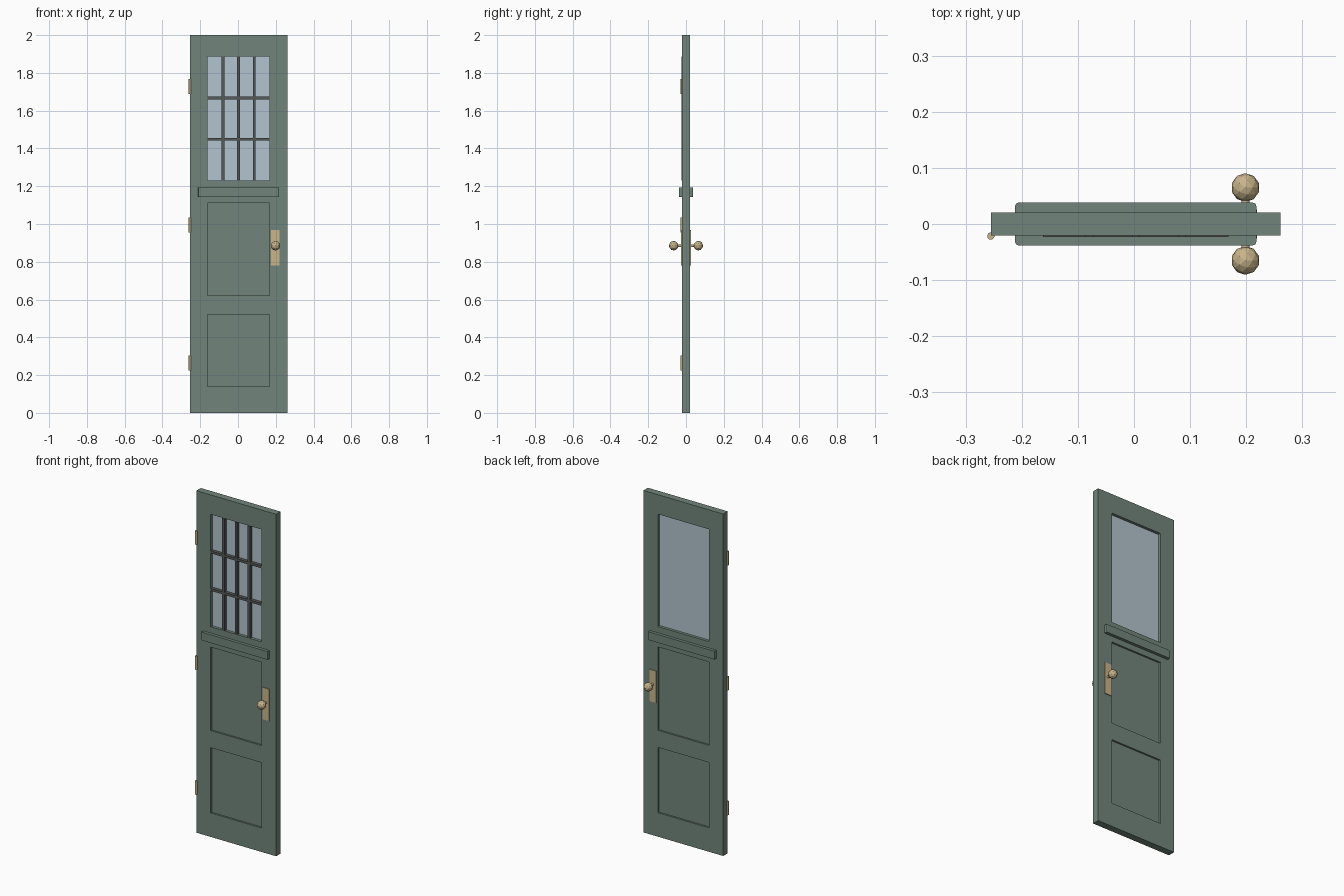
import bpy, math

if "Cube" in bpy.data.objects:
    bpy.data.objects.remove(bpy.data.objects["Cube"])

CX = 0.003          # centre line of the door leaf
HALF_T = 0.0205     # half of the leaf thickness


def material(name, rgb):
    m = bpy.data.materials.new(name)
    m.diffuse_color = (*rgb, 1)
    m.use_nodes = True
    m.node_tree.nodes["Principled BSDF"].inputs["Base Color"].default_value = m.diffuse_color
    return m


GREEN = material("sage green paint", (0.165, 0.235, 0.200))
GLASS = material("pale blue glass", (0.45, 0.56, 0.62))
BRASS = material("brass", (0.58, 0.46, 0.26))
DARK = material("dark glazing bar", (0.09, 0.10, 0.095))


def finish(name, mat):
    o = bpy.context.object
    o.name = name
    o.data.materials.append(mat)
    return o


def box(name, x, y, z, mat):
    """Box from (min, max) pairs on each axis."""
    bpy.ops.mesh.primitive_cube_add(size=1, location=[sum(p) / 2 for p in (x, y, z)])
    o = finish(name, mat)
    o.scale = [p[1] - p[0] for p in (x, y, z)]
    bpy.ops.object.transform_apply(location=False, rotation=False, scale=True)
    return o


def rod(name, r, length, loc, mat, rot=(0, 0, 0), sides=12):
    bpy.ops.mesh.primitive_cylinder_add(vertices=sides, radius=r, depth=length,
                                        location=loc, rotation=rot)
    return finish(name, mat)


def cut(target, name, x, y, z):
    c = box(name, x, y, z, GREEN)
    c.hide_render = True
    c.hide_set(True)
    m = target.modifiers.new(name, 'BOOLEAN')
    m.operation = 'DIFFERENCE'
    m.solver = 'EXACT'
    m.object = c


# door leaf with window opening and sunk panels on both faces
leaf = box("door_leaf", (CX - 0.258, CX + 0.258), (-HALF_T, HALF_T), (0, 2), GREEN)
OPEN_X = (CX - 0.165, CX + 0.165)
WIN_Z = (1.229, 1.886)
cut(leaf, "window_cutter", OPEN_X, (-0.1, 0.1), WIN_Z)
for label, z in (("middle", (0.622, 1.11)), ("lower", (0.14, 0.522))):
    cut(leaf, label + "_panel_front_cutter", OPEN_X, (-0.1, -0.010), z)
    cut(leaf, label + "_panel_back_cutter", OPEN_X, (0.010, 0.1), z)

# window pane and glazing bars
box("window_glass", OPEN_X, (-0.004, 0.004), WIN_Z, GLASS)
BAR_Y = (-0.0235, -0.004)
for i in (-1, 0, 1):
    x = CX + i * 0.0825
    box("vertical_glazing_bar", (x - 0.007, x + 0.007), BAR_Y, WIN_Z, DARK)
for i in (1, 2):
    z = WIN_Z[0] + i * (WIN_Z[1] - WIN_Z[0]) / 3
    box("horizontal_glazing_bar", OPEN_X, (-0.0232, -0.004), (z - 0.007, z + 0.007), DARK)

# ledge under the window, on both faces, with slightly rounded corners
ledge = box("window_ledge", (CX - 0.215, CX + 0.215), (-0.038, 0.038), (1.144, 1.192), GREEN)
b = ledge.modifiers.new("rounded_corners", 'BEVEL')
b.width = 0.006
b.segments = 2
b.limit_method = 'WEIGHT'
w = ledge.data.attributes.new("bevel_weight_edge", 'FLOAT', 'EDGE')
for e in ledge.data.edges:
    p, q = (ledge.data.vertices[v].co for v in e.vertices)
    w.data[e.index].value = 1.0 if abs(p.z - q.z) > 0.01 else 0.0

# handle plate, stem and knob on each face
KX, KZ = 0.1985, 0.885
for side, s in (("front", -1), ("back", 1)):
    box(side + "_handle_plate", (0.176, 0.219), sorted((s * 0.018, s * 0.0255)),
        (0.781, 0.967), BRASS)
    rod(side + "_knob_stem", 0.007, 0.03, (KX, s * 0.035, KZ), BRASS, (math.pi / 2, 0, 0))
    bpy.ops.mesh.primitive_ico_sphere_add(subdivisions=2, radius=0.0255,
                                          location=(KX, s * 0.065, KZ))
    finish(side + "_knob", BRASS)

# hinge barrels
for z in (0.265, 0.995, 1.727):
    rod("hinge", 0.0065, 0.08, (-0.2550, -0.0215, z), BRASS)
